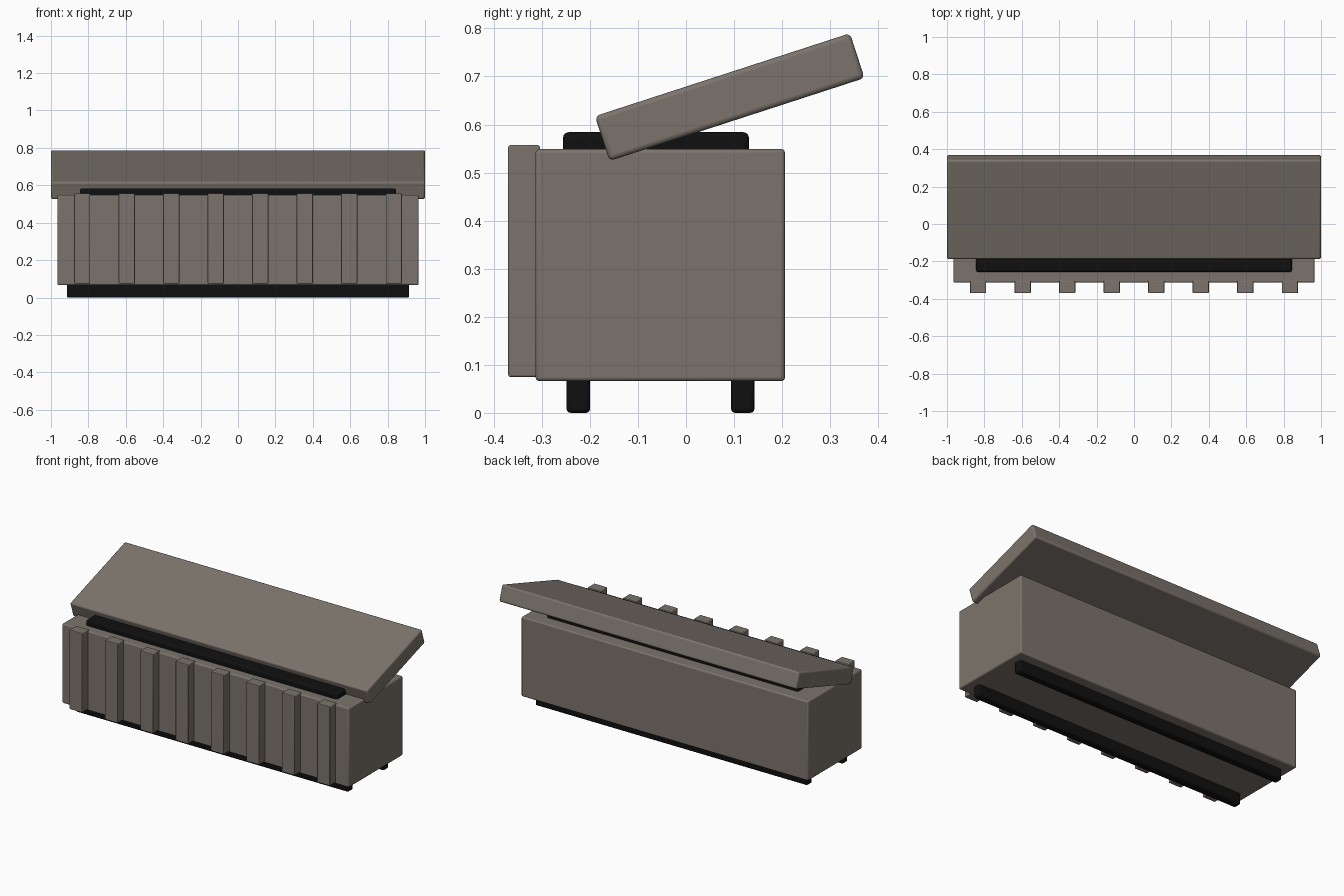
import bpy
import math

cube = bpy.data.objects.get("Cube")
if cube:
    bpy.data.objects.remove(cube, do_unlink=True)


def material(name, rgb):
    mat = bpy.data.materials.new(name)
    mat.use_nodes = True
    mat.diffuse_color = (*rgb, 1)
    mat.node_tree.nodes["Principled BSDF"].inputs["Base Color"].default_value = (*rgb, 1)
    return mat


taupe = material("taupe_grey", (0.20, 0.175, 0.15))
black = material("rubber_black", (0.005, 0.005, 0.005))


def box(name, lo, hi, mat, bevel, tilt=0.0):
    """Rounded box between two corners, optionally tilted about x through its centre."""
    centre = [(a + b) / 2 for a, b in zip(lo, hi)]
    bpy.ops.mesh.primitive_cube_add(size=1, location=centre)
    ob = bpy.context.object
    ob.name = name
    ob.scale = [b - a for a, b in zip(lo, hi)]
    bpy.ops.object.transform_apply(location=False, rotation=False, scale=True)
    ob.rotation_euler.x = tilt
    ob.data.materials.append(mat)
    mod = ob.modifiers.new("rounded_edges", 'BEVEL')
    mod.width = bevel
    mod.segments = 3
    bpy.ops.object.shade_smooth_by_angle(angle=math.radians(35))
    return ob


# Crate body and the dark liner showing at its mouth
box("body", (-0.965, -0.313, 0.066), (0.965, 0.206, 0.549), taupe, 0.008)
box("inner_liner", (-0.845, -0.256, 0.50), (0.845, 0.131, 0.584), black, 0.012)

# Open lid, tilted up at the back
box("lid", (-1.0, -0.188, 0.608), (1.0, 0.370, 0.706), taupe, 0.010, math.radians(18))

# Vertical ribs along the front
for i in range(8):
    x = -0.833 + i * 0.238
    box(f"front_rib_{i + 1}", (x - 0.043, -0.370, 0.075), (x + 0.043, -0.304, 0.557), taupe, 0.004)

# Skid runners beneath
for name, y in (("front_runner", -0.224), ("back_runner", 0.118)):
    box(name, (-0.915, y - 0.0245, 0.0), (0.915, y + 0.0245, 0.085), black, 0.009)
